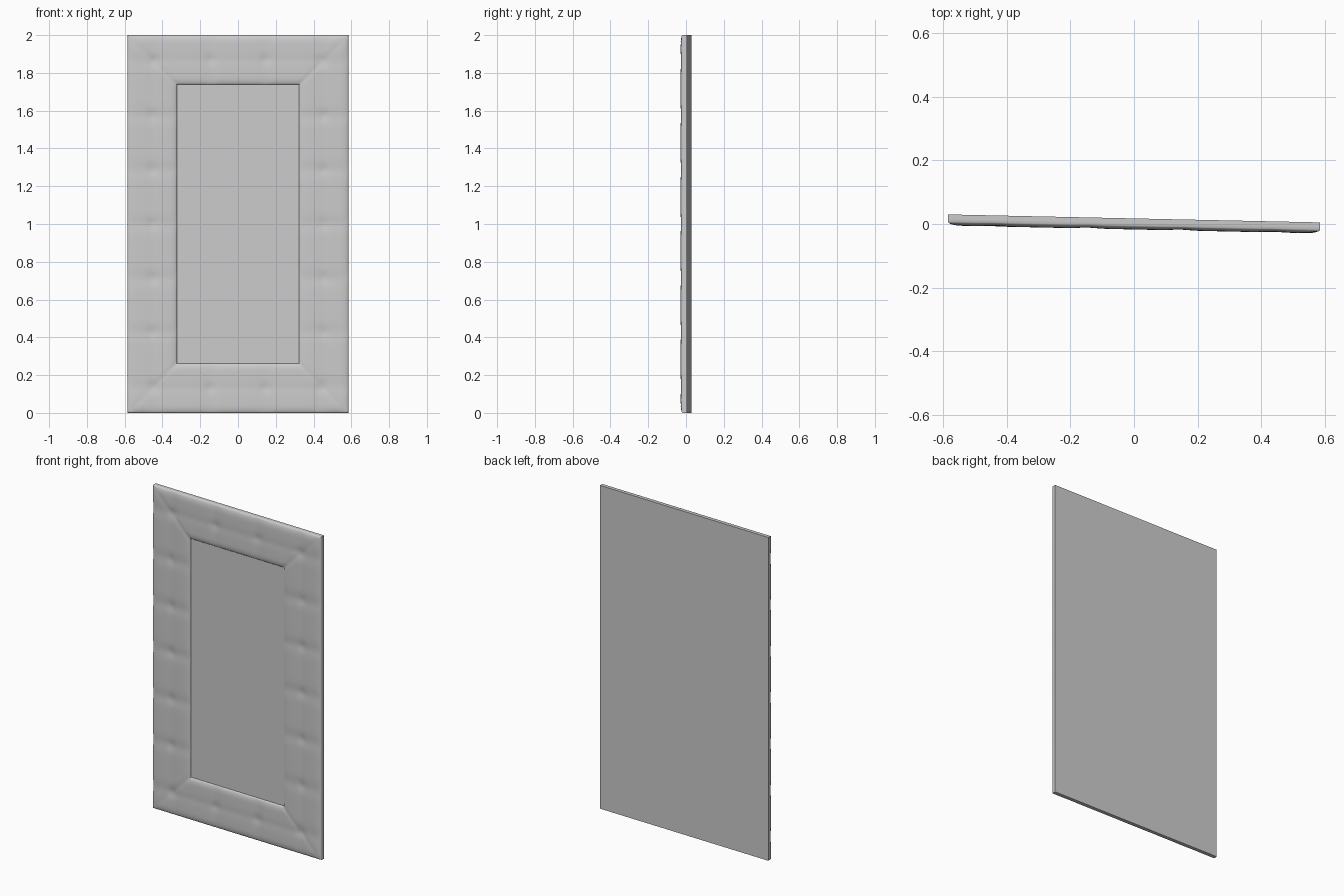
import bpy, bmesh, math
from mathutils import Vector

if "Cube" in bpy.data.objects:
    bpy.data.objects.remove(bpy.data.objects["Cube"])

HW, H, W = 0.585, 2.0, 0.262        # half width, height, frame border width
BACK, BOARD = 0.0175, 0.004         # rear face and front face of backing board
EDGE, GLASS = -0.005, -0.004        # pad edge height, glass plane
TILT = -0.0214                      # slight turn about z


def finish(bm, name, smooth=False):
    bmesh.ops.recalc_face_normals(bm, faces=bm.faces)
    me = bpy.data.meshes.new(name)
    bm.to_mesh(me)
    bm.free()
    ob = bpy.data.objects.new(name, me)
    bpy.context.collection.objects.link(ob)
    ob.rotation_euler.z = TILT
    if smooth:
        bpy.ops.object.select_all(action='DESELECT')
        ob.select_set(True)
        bpy.context.view_layer.objects.active = ob
        bpy.ops.object.shade_smooth_by_angle(angle=math.radians(40))
    return ob


def box(name, hw, z0, z1, y0, y1):
    bm = bmesh.new()
    bmesh.ops.create_cube(bm, size=1)
    for v in bm.verts:
        v.co = Vector((v.co.x * 2 * hw, (y0 + y1) / 2 + v.co.y * (y1 - y0),
                       (z0 + z1) / 2 + v.co.z * (z1 - z0)))
    return finish(bm, name)


def gauss(x, w):
    return math.exp(-(x / w) ** 2)


def pad_y(d, s, pitch):
    """Front surface of the padding: d across the border, s along it."""
    edge = min(d / 0.045, (W - d) / 0.04, 1.0)
    bulge = math.sqrt(max(0.0, 1 - (1 - edge) ** 2))
    to_seam = (s + pitch / 2) % pitch - pitch / 2
    mid = d - W / 2
    dip = (0.0028 * gauss(to_seam, 0.035) + 0.0015 * gauss(mid, 0.025)
           + 0.004 * gauss(math.hypot(mid, to_seam), 0.025))
    return EDGE - bulge * (0.0122 - dip)


# Padded frame: concentric mitred rings lofted from outer edge to opening
CROSS = [0, 0.002, 0.006, 0.013, 0.023, 0.035, 0.05, 0.07, 0.09, 0.105, 0.118, 0.131,
         0.144, 0.157, 0.172, 0.192, 0.212, 0.227, 0.239, 0.249, 0.256, 0.26, W]
PITCH_Z, PITCH_X = 0.2867, 0.2927


def ring(bm, d, fixed_y=None):
    c = [(-HW + d, d), (HW - d, d), (HW - d, H - d), (-HW + d, H - d)]
    verts = []
    for i in range(4):
        (x0, z0), (x1, z1) = c[i], c[(i + 1) % 4]
        n = 100 if i % 2 else 60
        for k in range(n):
            t = k / n
            x, z = x0 + (x1 - x0) * t, z0 + (z1 - z0) * t
            if i % 2:
                y = pad_y(d, z - 0.14, PITCH_Z)
            else:
                y = pad_y(d, x - PITCH_X / 2, PITCH_X)
            # mitre seam at each corner
            corner = min(k, n - k) * (H / 100 if i % 2 else 2 * HW / 60)
            if 0.01 < d < W - 0.01:
                y += 0.0018 * gauss(corner, 0.02)
            verts.append(bm.verts.new((x, y if fixed_y is None else fixed_y, z)))
    return verts


bm = bmesh.new()
rings = [ring(bm, 0, BOARD)] + [ring(bm, d) for d in CROSS] + [ring(bm, W, BOARD)]
for a, b in zip(rings, rings[1:]):
    n = len(a)
    for i in range(n):
        j = (i + 1) % n
        bm.faces.new((a[i], a[j], b[j], b[i]))
finish(bm, "padded_frame", smooth=True)

# Backing board and mirror glass
box("backing_board", HW, 0, H, BOARD, BACK)
box("mirror_glass", HW - W, W, H - W, GLASS, BOARD)
